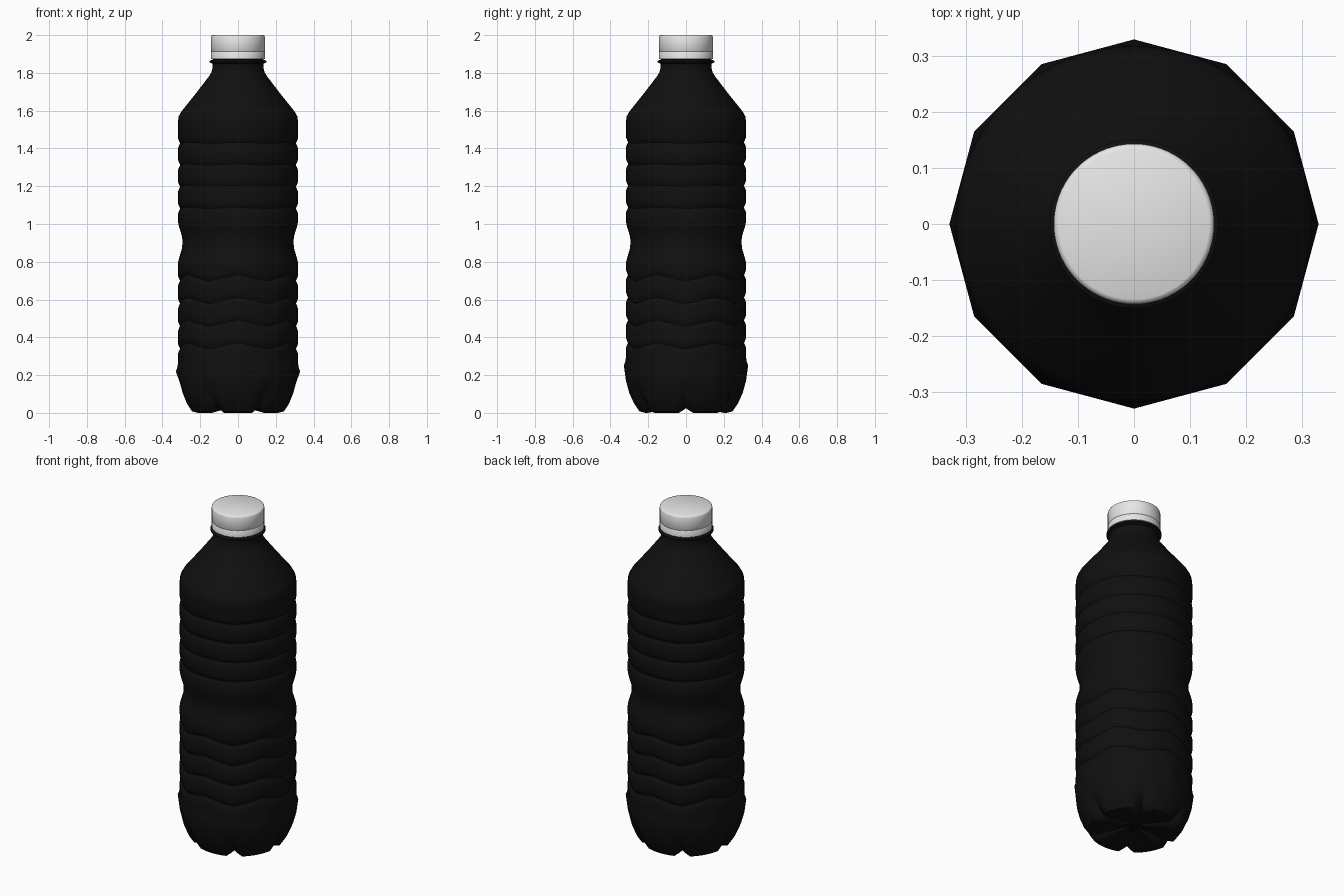
import bpy, bmesh, math

if "Cube" in bpy.data.objects:
    bpy.data.objects.remove(bpy.data.objects["Cube"])

SEGMENTS = 72


def material(name, value, roughness):
    m = bpy.data.materials.new(name)
    m.use_nodes = True
    colour = (value, value, value, 1)
    m.diffuse_color = colour
    shader = m.node_tree.nodes["Principled BSDF"]
    shader.inputs["Base Color"].default_value = colour
    shader.inputs["Roughness"].default_value = roughness
    return m


def fold(angle, period):
    """Distance in degrees to the nearest multiple of the period."""
    return abs((angle + period / 2) % period - period / 2)


def ring_shape(angle, r, z, wave=0, facet=0, crease=0):
    # zigzag: low at every sixth of a turn, high in between
    z -= wave * (1 - fold(angle, 60) / 15)
    # twelve straight sides
    apothem = math.cos(math.radians(15))
    flat = apothem / math.cos(math.radians(15 - fold(angle, 30)))
    r *= 1 + facet * (flat - 1)
    # narrow creases between the six feet
    depth = crease * max(0, 1 - fold(angle, 60) / 10)
    foot = max(0, 1 - z / 0.1)
    return r - depth, z + depth * foot


def lathe(name, rows, mat, sharp_angle):
    bm = bmesh.new()
    rings = []
    for row in rows:
        ring = []
        for i in range(SEGMENTS):
            a = 360 * i / SEGMENTS
            r, z = ring_shape(a, *row)
            t = math.radians(a)
            ring.append(bm.verts.new((r * math.cos(t), r * math.sin(t), z)))
        rings.append(ring)
    for low, high in zip(rings, rings[1:]):
        for i in range(SEGMENTS):
            j = (i + 1) % SEGMENTS
            bm.faces.new((low[i], low[j], high[j], high[i]))
    # close both ends with fans
    for ring, flip in ((rings[0], True), (rings[-1], False)):
        z = sum(v.co.z for v in ring) / SEGMENTS
        centre = bm.verts.new((0, 0, z))
        for i in range(SEGMENTS):
            pair = [ring[i], ring[(i + 1) % SEGMENTS]]
            bm.faces.new((pair[::-1] if flip else pair) + [centre])
    mesh = bpy.data.meshes.new(name)
    bm.to_mesh(mesh)
    bm.free()
    mesh.materials.append(mat)
    obj = bpy.data.objects.new(name, mesh)
    bpy.context.collection.objects.link(obj)
    bpy.ops.object.select_all(action="DESELECT")
    obj.select_set(True)
    bpy.context.view_layer.objects.active = obj
    bpy.ops.object.shade_smooth_by_angle(angle=math.radians(sharp_angle))
    return obj


BODY = 0.317


def groove(z, wave):
    return [(BODY, z - 0.025, wave), (BODY - 0.004, z - 0.014, wave),
            (BODY - 0.011, z, wave),
            (BODY - 0.004, z + 0.014, wave), (BODY, z + 0.025, wave)]


black = material("black plastic", 0.005, 0.5)
white = material("white cap plastic", 0.8, 0.5)

# Footed base: six feet around a raised centre
rows = [(0.03, 0.032, 0, 0, 0.01), (0.09, 0.025, 0, 0, 0.02),
        (0.17, 0.008, 0, 0, 0.025), (0.215, 0, 0, 0, 0.025),
        (0.247, 0.008, 0, 0, 0.026), (0.275, 0.05, 0, 0, 0.026),
        (0.3, 0.105, 0, 0.3, 0.02), (0.318, 0.165, 0.005, 0.6, 0.01),
        (0.329, 0.235, 0.016, 1), (0.32, 0.262, 0.016, 0.6),
        (BODY, 0.29, 0.016)]

# Lower zigzag ribs
for k in range(4):
    rows += groove(0.355 + 0.12 * k, 0.017)

# Waist
rows += [(BODY, 0.8), (0.312, 0.82), (0.298, 0.865), (0.295, 0.89),
         (0.295, 0.92), (0.298, 0.94), (0.312, 0.985), (BODY, 1.01)]

# Upper level ribs
for k in range(4):
    rows += groove(1.085 + 0.115 * k, 0.003)

# Shoulder, neck and collar
rows += [(BODY, 1.55), (0.314, 1.57), (0.3, 1.595), (0.22, 1.695),
         (0.155, 1.78), (0.141, 1.803), (0.135, 1.825), (0.135, 1.848),
         (0.15, 1.856), (0.15, 1.864), (0.135, 1.87), (0.13, 1.9)]
lathe("bottle_body", rows, black, 40)

# Screw cap with a tamper band
lathe("screw_cap", [(0.13, 1.874), (0.143, 1.874), (0.143, 1.91),
                    (0.141, 1.913), (0.143, 1.916), (0.143, 1.99),
                    (0.14, 1.997), (0.134, 2.0)], white, 50)
